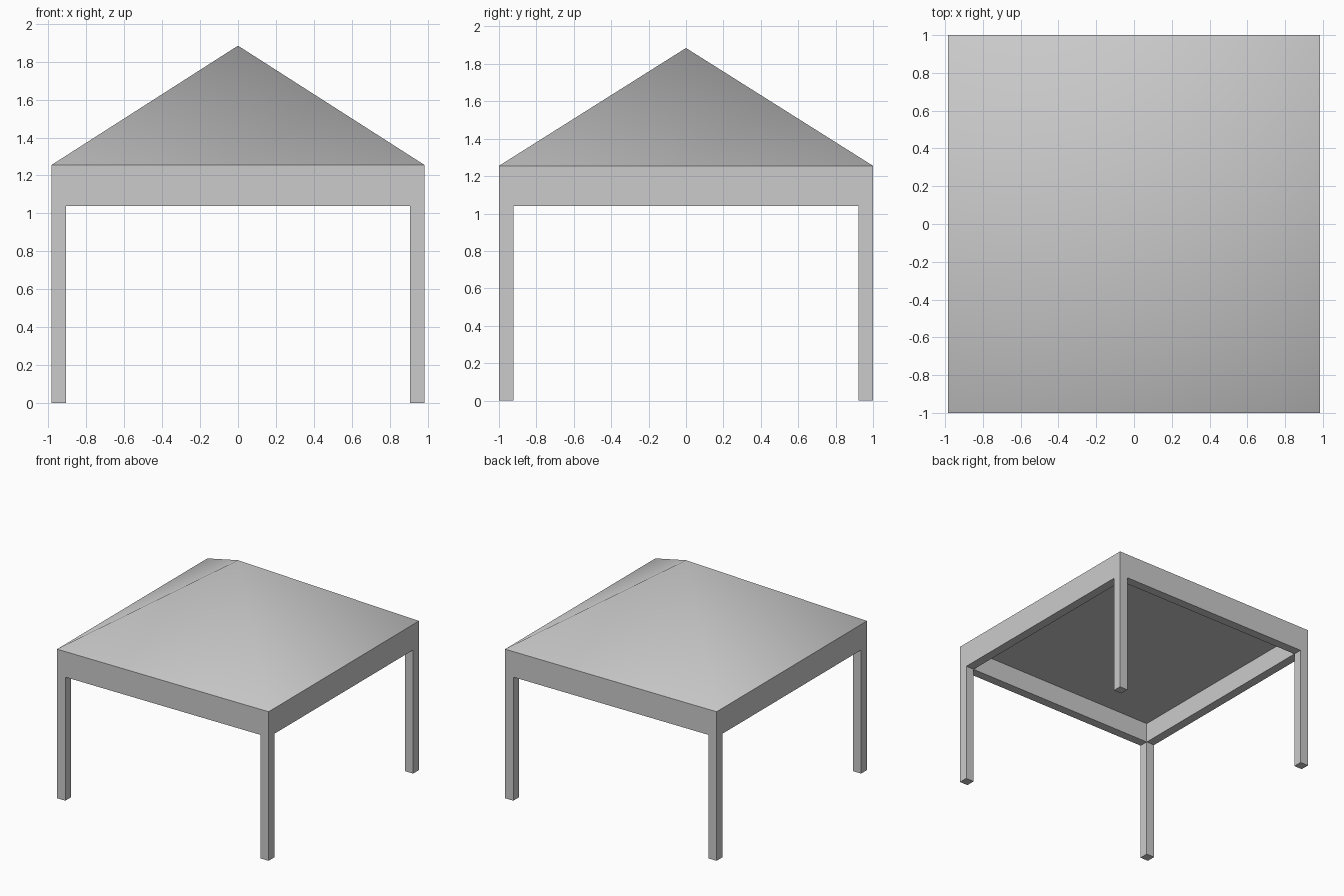
import bpy, bmesh
from mathutils import Matrix, Vector

cube = bpy.data.objects.get("Cube")
if cube:
    bpy.data.objects.remove(cube, do_unlink=True)

HALF_X, HALF_Y = 0.985, 1.0
LEG = 0.077
BEAM_Z, EAVE_Z, APEX_Z, CEILING_Z = 1.04, 1.255, 1.885, 1.21

grey = bpy.data.materials.new("light grey")
grey.use_nodes = True
grey.diffuse_color = (0.6, 0.6, 0.6, 1)
grey.node_tree.nodes["Principled BSDF"].inputs["Base Color"].default_value = (0.6, 0.6, 0.6, 1)


def finish(bm, name, smooth=False):
    mesh = bpy.data.meshes.new(name)
    bmesh.ops.recalc_face_normals(bm, faces=bm.faces[:])
    for f in bm.faces:
        f.smooth = smooth
    bm.to_mesh(mesh)
    bm.free()
    mesh.materials.append(grey)
    obj = bpy.data.objects.new(name, mesh)
    bpy.context.collection.objects.link(obj)
    return obj


def box(low, high):
    low, high = Vector(low), Vector(high)
    bm = bmesh.new()
    place = Matrix.Translation((low + high) / 2) @ Matrix.Diagonal((*(high - low), 1))
    bmesh.ops.create_cube(bm, size=1, matrix=place)
    return bm


# Four square legs
for y_name, sy in (("front", -1), ("back", 1)):
    for x_name, sx in (("left", 1), ("right", -1)):
        centre = Vector((sx * (HALF_X - LEG / 2), sy * (HALF_Y - LEG / 2), BEAM_Z / 2))
        size = Vector((LEG, LEG, BEAM_Z)) / 2
        finish(box(centre - size, centre + size), f"{y_name}_{x_name}_leg")

# Beam frame with a recessed flat ceiling
bm = box((-HALF_X, -HALF_Y, BEAM_Z), (HALF_X, HALF_Y, EAVE_Z))
bm.normal_update()
bottom = min(bm.faces, key=lambda f: f.calc_center_median().z)
bmesh.ops.inset_region(bm, faces=[bottom], thickness=LEG, use_even_offset=True)
inner = bmesh.ops.extrude_discrete_faces(bm, faces=[bottom])["faces"][0]
bmesh.ops.translate(bm, verts=inner.verts[:], vec=(0, 0, CEILING_Z - BEAM_Z))
finish(bm, "beam_frame")

# Softly shaded pyramid roof
bm = bmesh.new()
eaves = [bm.verts.new((sx * HALF_X, sy * HALF_Y, EAVE_Z))
         for sx, sy in ((-1, -1), (1, -1), (1, 1), (-1, 1))]
apex = bm.verts.new((0, 0, APEX_Z))
for i in range(4):
    bm.faces.new((eaves[i], eaves[(i + 1) % 4], apex))
finish(bm, "roof", smooth=True)
